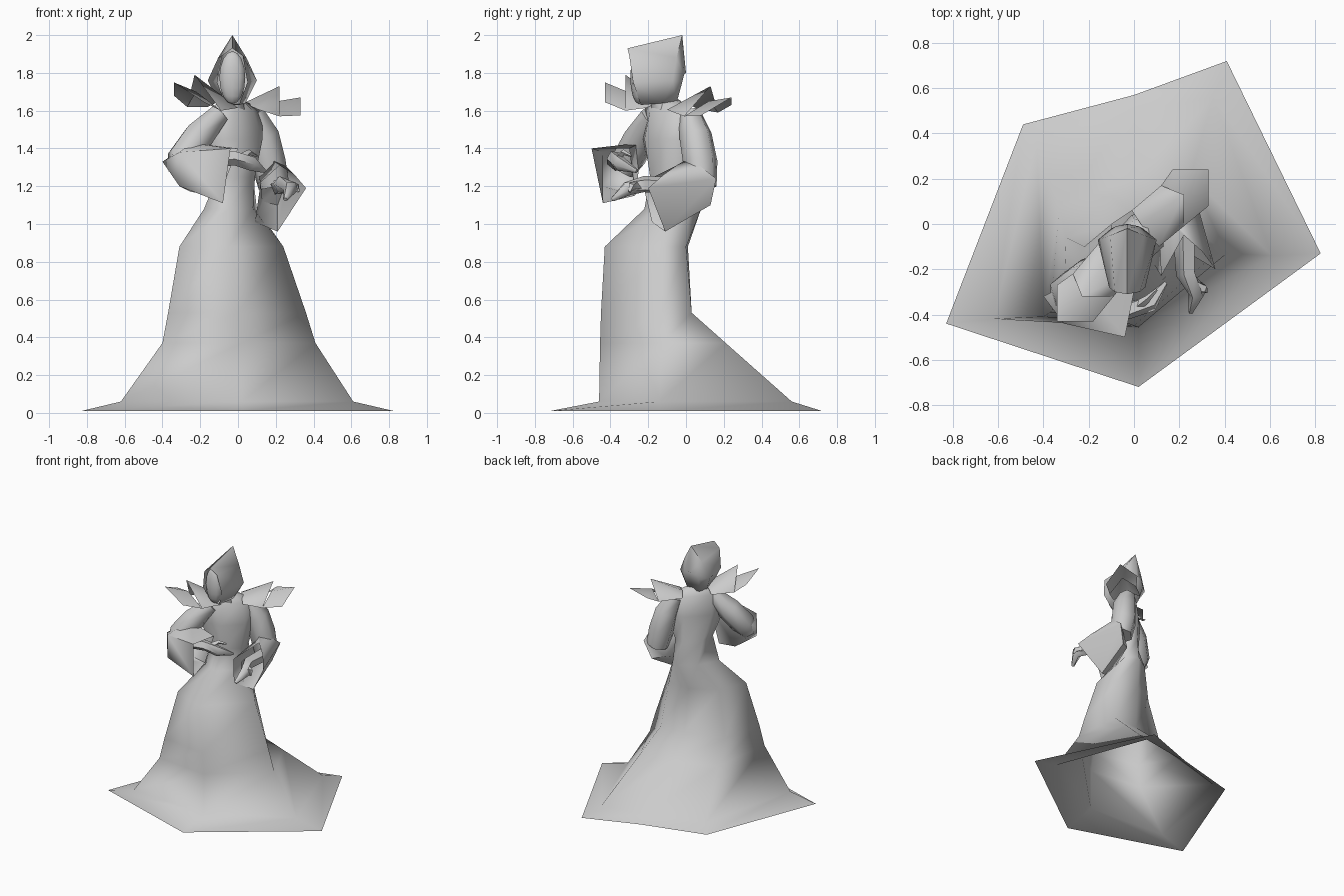
import bpy, bmesh
from math import cos, sin, tau
from mathutils import Vector

if "Cube" in bpy.data.objects:
    bpy.data.objects.remove(bpy.data.objects["Cube"])


def finish(name, bm, angle=1.2):
    bmesh.ops.remove_doubles(bm, verts=bm.verts, dist=0.0005)
    bmesh.ops.recalc_face_normals(bm, faces=bm.faces)
    me = bpy.data.meshes.new(name)
    bm.to_mesh(me)
    bm.free()
    ob = bpy.data.objects.new(name, me)
    bpy.context.collection.objects.link(ob)
    bpy.ops.object.select_all(action='DESELECT')
    ob.select_set(True)
    bpy.context.view_layer.objects.active = ob
    bpy.ops.object.shade_smooth_by_angle(angle=angle)
    return ob


def loft(name, rings, cap_start=False, cap_end=False, angle=1.2):
    bm = bmesh.new()
    vs = [[bm.verts.new(p) for p in r] for r in rings]
    n = len(rings[0])
    for a, b in zip(vs, vs[1:]):
        for i in range(n):
            j = (i + 1) % n
            bm.faces.new((a[i], a[j], b[j], b[i]))
    if cap_start:
        bm.faces.new(vs[0][::-1])
    if cap_end:
        bm.faces.new(vs[-1])
    return finish(name, bm, angle)


def tube(name, path, n=6):
    """Tapered limb: path rows are x, y, z, radius."""
    pts = [Vector(p[:3]) for p in path]
    rings = []
    for i, p in enumerate(pts):
        d = (pts[min(i + 1, len(pts) - 1)] - pts[max(i - 1, 0)]).normalized()
        s = d.cross(Vector((0.7, -0.7, 0.1))).normalized()
        t = d.cross(s)
        rings.append([p + path[i][3] * (s * cos(tau * k / n) + t * sin(tau * k / n)) for k in range(n)])
    return loft(name, rings, True, True)


def level(z, pts):
    return [(x, y, z) for x, y in pts]


# Skirt with its trailing hem, open underneath
skirt = [
    level(.01, [(-.83, -.44), (.02, -.72), (.825, -.13), (.41, .72), (0, .57), (-.49, .44)]),
    level(.06, [(-.62, -.42), (.02, -.46), (.61, -.14), (.35, .56), (0, .5), (-.43, .37)]),
    level(.37, [(-.40, -.41), (.02, -.455), (.41, -.13), (.25, .21), (0, .2), (-.33, .08)]),
    level(.53, [(-.37, -.39), (0, -.45), (.36, -.13), (.2, .03), (0, .02), (-.3, -.06)]),
    level(.88, [(-.31, -.31), (-.05, -.43), (.24, -.13), (.15, 0), (-.03, .01), (-.22, -.1)])]

# Bodice, turned about 45 degrees to the front, continuous with the skirt
bodice = [
    level(1.08, [(-.18, -.16), (-.05, -.22), (.08, -.12), (.1, .02), (.02, .08), (-.1, 0)]),
    level(1.25, [(-.11, -.18), (0, -.19), (.09, -.1), (.08, .02), (0, .04), (-.1, -.07)]),
    level(1.45, [(-.17, -.23), (0, -.22), (.13, -.1), (.13, .06), (-.01, .04), (-.15, -.11)]),
    level(1.6, [(-.15, -.23), (-.01, -.19), (.08, -.08), (.13, .04), (0, .02), (-.13, -.12)]),
    level(1.66, [(-.09, -.16), (-.03, -.17), (.02, -.12), (.02, -.06), (-.03, -.04), (-.08, -.08)])]
loft("gown", skirt + bodice, cap_end=True, angle=2.2)
tube("neck", [(-.03, -.11, 1.58, .07), (-.03, -.13, 1.66, .06), (-.03, -.14, 1.74, .06)])


# Hood: half sections mirrored about the head centre line
def section(half):
    c = -.03
    right = [(c + x, y, z) for x, y, z in half]
    left = [(c - x, y, z) for x, y, z in half[:0:-1]]
    return right + left


loft("hood", [
    section([(0, -.31, 1.93), (.055, -.3, 1.89), (.08, -.28, 1.75), (.035, -.24, 1.63)]),
    section([(0, -.02, 2.0), (.075, -.05, 1.88), (.13, -.07, 1.76), (.07, -.12, 1.64)]),
    section([(0, 0, 1.8), (.05, -.01, 1.79), (.07, -.02, 1.75), (.05, -.05, 1.64)])],
    cap_end=True)

# Face set in the hood opening
bm = bmesh.new()
bmesh.ops.create_uvsphere(bm, u_segments=10, v_segments=8, radius=1)
for v in bm.verts:
    v.co = Vector((-.03 + .072 * v.co.x, -.25 + .045 * v.co.y, 1.775 + .14 * v.co.z))
finish("face", bm)

# Pointed shoulder plates: an inner and an outer ridged leaf, mirrored across the turned body
plate = [(.03, .0, 1.64), (.11, -.1, 1.605), (.22, -.01, 1.57), (.22, .13, 1.73), (.12, .17, 1.59),
         (-.01, .06, 1.61), (.21, .12, 1.65), (.33, .08, 1.575), (.33, .24, 1.67), (.17, .24, 1.63)]
lift = [.01, .01, .03, .06, .03, .01, .05, .07, .08, .05]
other = [(-(y + .1), -x - .1, z + d) for (x, y, z), d in zip(plate, lift)]
leaves = {"inner": ((0, 1, 3), (1, 2, 3), (0, 3, 5), (3, 4, 5)),
          "outer": ((6, 2, 7), (6, 7, 8), (6, 8, 9), (6, 9, 4))}
for side, pts in (("right", plate), ("left", other)):
    for leaf, faces in leaves.items():
        bm = bmesh.new()
        v = [bm.verts.new(p) for p in pts]
        for f in faces:
            bm.faces.new([v[i] for i in f])
        bmesh.ops.delete(bm, geom=[q for q in v if not q.link_faces], context='VERTS')
        finish(f"shoulder_plate_{leaf}_{side}", bm)

# Upper arms
tube("upper_arm_right", [(.08, .02, 1.59, .06), (.13, .05, 1.47, .09), (.16, .075, 1.33, .095), (.19, .08, 1.2, .085)])
tube("upper_arm_left", [(-.1, -.18, 1.58, .06), (-.21, -.24, 1.46, .09), (-.29, -.3, 1.35, .09), (-.3, -.34, 1.28, .07)])

# Flared sleeves, open at the wrist
loft("sleeve_right", [
    [(.18, .0, 1.34), (.25, .07, 1.31), (.26, .16, 1.24), (.21, .13, 1.1), (.13, .08, 1.12), (.11, .02, 1.25)],
    [(.22, -.05, 1.31), (.3, -.12, 1.26), (.36, -.2, 1.19), (.21, -.11, .96), (.09, -.18, 1.01), (.12, -.23, 1.22)]],
    cap_start=True)
loft("sleeve_left", [
    [(-.4, -.32, 1.33)] * 4,
    [(-.25, -.24, 1.43), (-.31, -.44, 1.38), (-.31, -.44, 1.2), (-.25, -.26, 1.17)],
    [(0, -.3, 1.40), (-.04, -.5, 1.40), (-.08, -.44, 1.11), (-.1, -.27, 1.15)]])

# Hands with thumbs
tube("hand_right", [(.22, -.02, 1.2, .05), (.23, -.22, 1.21, .045), (.28, -.31, 1.19, .04), (.25, -.39, 1.13, .012)], 5)
tube("thumb_right", [(.26, -.26, 1.2, .03), (.31, -.29, 1.2, .02), (.32, -.3, 1.17, .008)], 4)
tube("hand_left", [(-.24, -.37, 1.33, .05), (-.02, -.38, 1.35, .04), (.07, -.35, 1.32, .04), (.14, -.26, 1.28, .01)], 5)
tube("thumb_left", [(.02, -.36, 1.35, .025), (.06, -.33, 1.38, .015), (.1, -.29, 1.36, .006)], 4)
